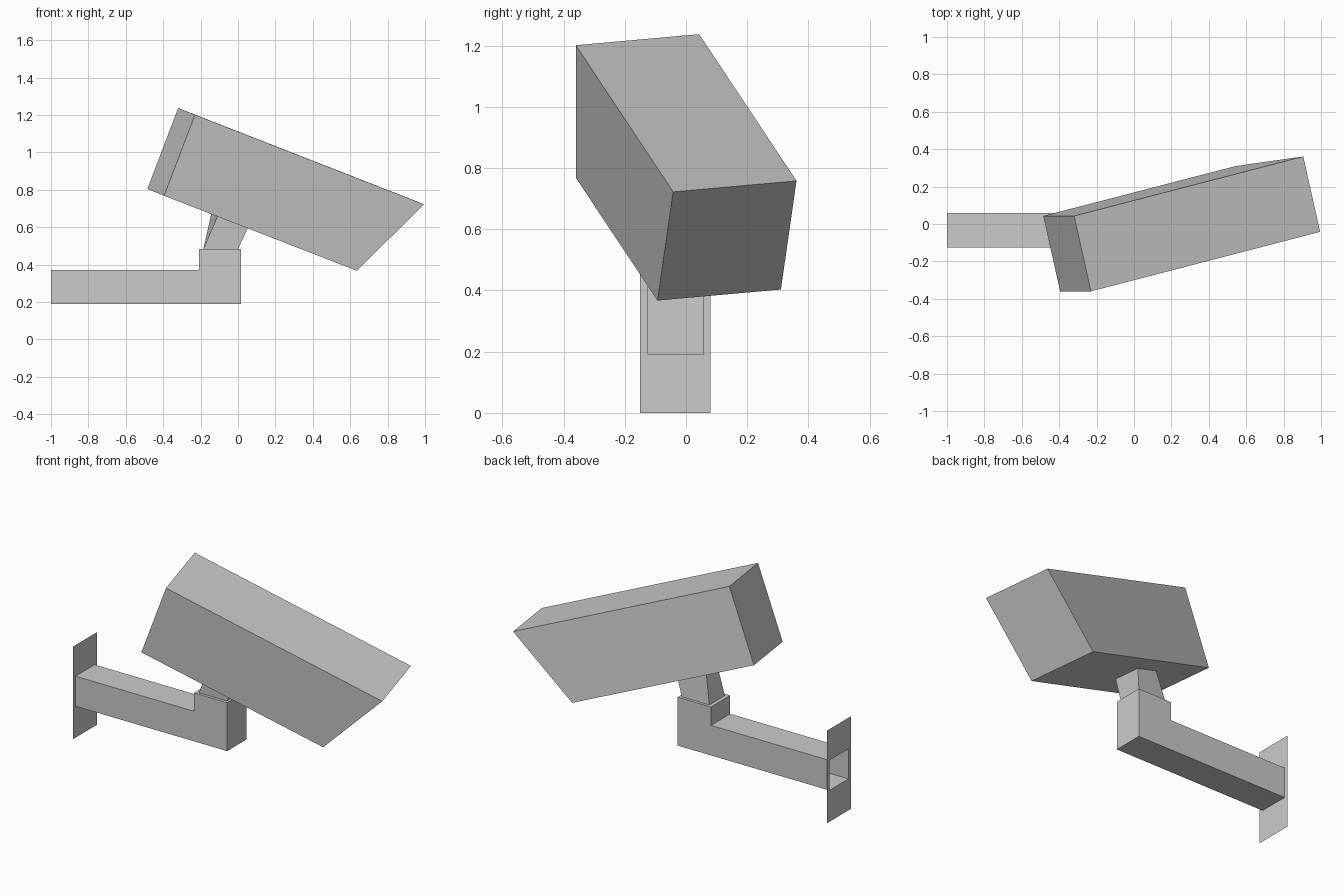
import bpy
from mathutils import Vector

cube = bpy.data.objects.get("Cube")
if cube:
    bpy.data.objects.remove(cube, do_unlink=True)

grey = bpy.data.materials.new("light grey")
grey.use_nodes = True
colour = (0.6, 0.6, 0.6, 1)
grey.diffuse_color = colour
grey.node_tree.nodes["Principled BSDF"].inputs["Base Color"].default_value = colour


def add_mesh(name, verts, faces):
    mesh = bpy.data.meshes.new(name)
    mesh.from_pydata(verts, [], faces)
    mesh.materials.append(grey)
    obj = bpy.data.objects.new(name, mesh)
    bpy.context.collection.objects.link(obj)
    return obj


def loft(name, start, end, open_side=None):
    """Join two matching loops with sides and end caps."""
    n = len(start)
    faces = [(i, (i + 1) % n, (i + 1) % n + n, i + n)
             for i in range(n) if i != open_side]
    faces += [tuple(reversed(range(n))), tuple(range(n, 2 * n))]
    return add_mesh(name, list(start) + list(end), faces)


def rectangle(y0, y1, z0, z1):
    return [(-1, y0, z0), (-1, y1, z0), (-1, y1, z1), (-1, y0, z1)]


# Thin wall plate with an opening into the hollow arm
y0, y1, z0, z1 = -0.125, 0.058, 0.19, 0.372
rim = rectangle(-0.15, 0.08, 0, 0.56) + rectangle(y0, y1, z0, z1)
add_mesh("wall_plate", rim,
         [(i, (i + 1) % 4, (i + 1) % 4 + 4, i + 4) for i in range(4)])

# Hollow arm with a raised block, open at the wall
step, tip, top = -0.208, 0.015, 0.483
outline = [(-1, z0), (tip, z0), (tip, top), (step, top), (step, z1), (-1, z1)]
loft("arm", [(x, y0, z) for x, z in outline],
     [(x, y1, z) for x, z in outline], open_side=5)

# Tilted housing with a raked front
across = Vector((-0.09, 0.403, 0.036))
rear_low = Vector((-0.395, -0.36, 0.768))
side = [rear_low, Vector((0.635, -0.093, 0.367)),
        Vector((0.995, -0.042, 0.722)), Vector((-0.23, -0.36, 1.201))]
loft("housing", side, [p + across for p in side])

# Twisted neck, from the block to the underside of the housing
along = (side[1] - rear_low).normalized()
wide = across.normalized()
base = [(-0.185, -0.108, top), (0, -0.108, top), (0, 0.041, top), (-0.185, 0.041, top)]
head = [rear_low + along * s + wide * t
        for s, t in ((0.35, 0.15), (0.53, 0.15), (0.53, 0.3), (0.35, 0.3))]
loft("neck", base, head)
